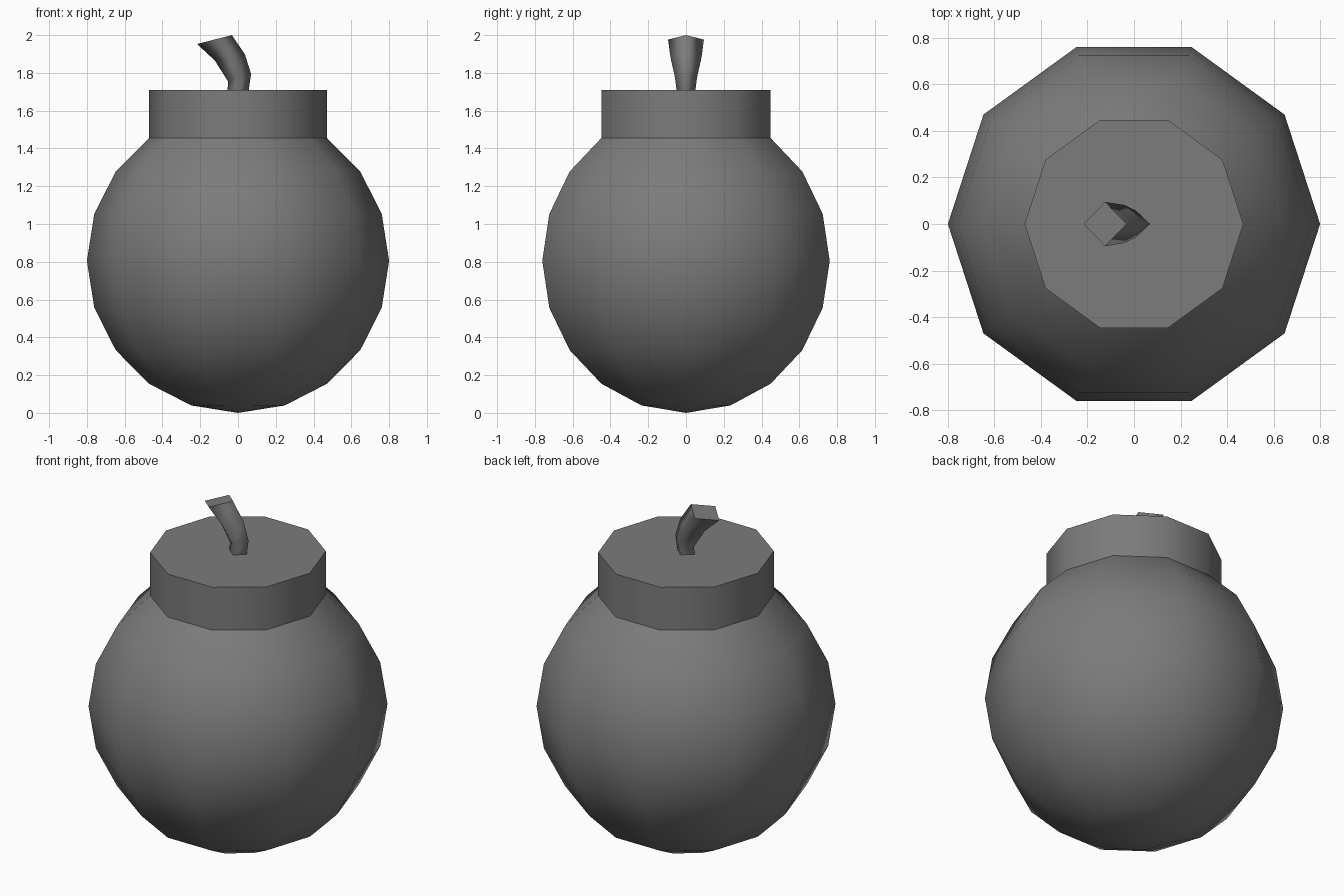
import bpy
import bmesh
from math import sin, cos, pi

cube = bpy.data.objects.get("Cube")
if cube:
    bpy.data.objects.remove(cube, do_unlink=True)

SIDES = 10
RADIUS = 0.8
CENTRE = 0.805
NECK_TOP = 1.71

# One dark grey for the whole model
grey = bpy.data.materials.new("dark grey")
grey.use_nodes = True
colour = (0.2, 0.2, 0.2, 1)
grey.diffuse_color = colour
grey.node_tree.nodes["Principled BSDF"].inputs["Base Color"].default_value = colour


def circle(radius, z):
    return [(radius * cos(2 * pi * i / SIDES), radius * sin(2 * pi * i / SIDES), z)
            for i in range(SIDES)]


def loft(name, rings, pole=None, cap=False):
    """Join rings of points with smooth sides; close with a pole point or a flat cap."""
    bm = bmesh.new()
    rows = [[bm.verts.new(p) for p in ring] for ring in rings]
    n = len(rows[0])
    for low, high in zip(rows, rows[1:]):
        for i in range(n):
            j = (i + 1) % n
            bm.faces.new((low[i], low[j], high[j], high[i]))
    if pole:
        tip = bm.verts.new(pole)
        for i in range(n):
            bm.faces.new((tip, rows[0][(i + 1) % n], rows[0][i]))
    for face in bm.faces:
        face.smooth = True
    if cap:
        bm.faces.new(rows[-1]).smooth = False
    mesh = bpy.data.meshes.new(name)
    bm.to_mesh(mesh)
    bm.free()
    mesh.materials.append(grey)
    obj = bpy.data.objects.new(name, mesh)
    bpy.context.collection.objects.link(obj)
    return obj


# Round body: ball cut off where the neck begins
angles = [pi * k / SIDES for k in range(1, SIDES - 1)]
body_rings = [circle(RADIUS * sin(a), CENTRE - CENTRE * cos(a)) for a in angles]
loft("body", body_rings, pole=(0, 0, 0))

# Straight neck with a flat lid
neck_radius = RADIUS * sin(angles[-1])
neck_base = CENTRE - CENTRE * cos(angles[-1])
loft("neck", [circle(neck_radius, neck_base), circle(neck_radius, NECK_TOP)], cap=True)

# Bent, flaring fuse: left x, left z, right x, right z, half depth
fuse_sections = [
    (-0.055, 1.71, 0.057, 1.71, 0.05),
    (-0.053, 1.755, 0.069, 1.795, 0.058),
    (-0.122, 1.865, 0.037, 1.897, 0.082),
    (-0.217, 1.953, -0.032, 2.0, 0.095),
]
fuse_rings = []
for lx, lz, rx, rz, depth in fuse_sections:
    mx, mz = (lx + rx) / 2, (lz + rz) / 2
    fuse_rings.append([(rx, 0, rz), (mx, depth, mz), (lx, 0, lz), (mx, -depth, mz)])
loft("fuse", fuse_rings, cap=True)
